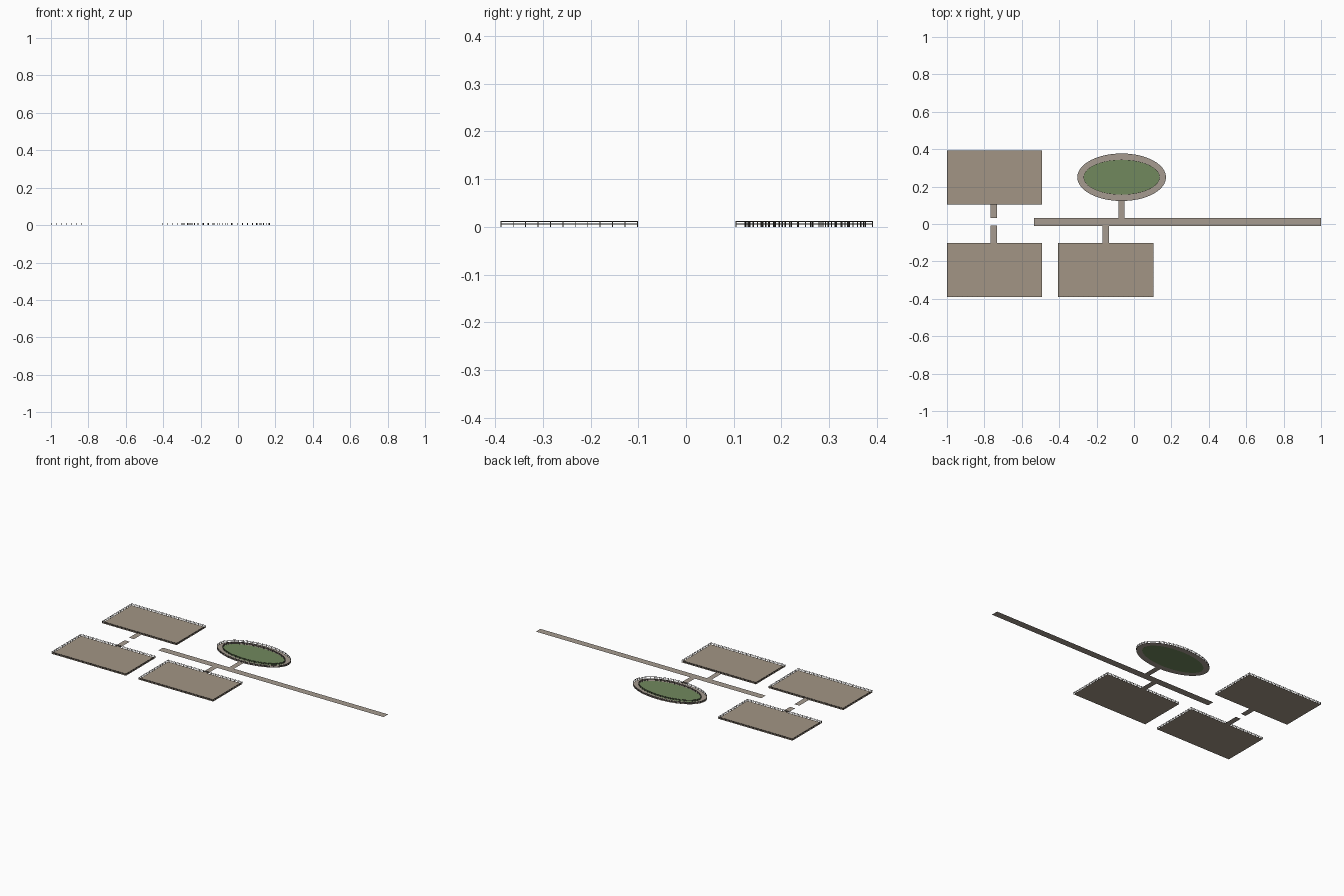
import bpy, bmesh
from math import sin, cos, pi, hypot, atan2
from mathutils import Matrix, Vector

if "Cube" in bpy.data.objects:
    bpy.data.objects.remove(bpy.data.objects["Cube"])

H = 0.012          # railing height
POST = 0.0018      # post thickness
RAIL = 0.0014      # rail thickness


def material(name, color):
    m = bpy.data.materials.new(name)
    m.diffuse_color = color
    m.use_nodes = True
    m.node_tree.nodes["Principled BSDF"].inputs["Base Color"].default_value = m.diffuse_color
    return m


paving = material("paving", (0.36, 0.30, 0.235, 1))
stone = material("path_stone", (0.38, 0.33, 0.28, 1))
grass = material("grass", (0.165, 0.25, 0.11, 1))
metal = material("railing_metal", (0.06, 0.055, 0.05, 1))


def finish(bm, name, mat):
    me = bpy.data.meshes.new(name)
    bm.to_mesh(me)
    bm.free()
    ob = bpy.data.objects.new(name, me)
    me.materials.append(mat)
    bpy.context.collection.objects.link(ob)


def rect(x0, x1, y0, y1):
    return [(x0, y0), (x1, y0), (x1, y1), (x0, y1)]


def ellipse(cx, cy, rx, ry, n=64):
    return [(cx + rx * cos(2 * pi * i / n), cy + ry * sin(2 * pi * i / n)) for i in range(n)]


def sheet(name, pts, mat, z=0.0):
    bm = bmesh.new()
    bm.faces.new([bm.verts.new((x, y, z)) for x, y in pts])
    finish(bm, name, mat)


def box(bm, center, size, angle=0.0):
    m = (Matrix.Translation(center) @ Matrix.Rotation(angle, 4, 'Z')
         @ Matrix.Diagonal((*size, 1)))
    bmesh.ops.create_cube(bm, size=1, matrix=m)


def railing(name, pts, spacing=0.0265):
    """Posts and two rails along a closed outline."""
    bm = bmesh.new()
    for (ax, ay), (bx, by) in zip(pts, pts[1:] + pts[:1]):
        length, ang = hypot(bx - ax, by - ay), atan2(by - ay, bx - ax)
        for z in (H - RAIL / 2, 0.006):
            box(bm, ((ax + bx) / 2, (ay + by) / 2, z), (length, RAIL, RAIL), ang)
        n = max(1, round(length / spacing))
        for i in range(n):
            t = i / n
            box(bm, (ax + (bx - ax) * t, ay + (by - ay) * t, H / 2), (POST, POST, H), ang)
    finish(bm, name, metal)


# Rectangular terraces with railings
e = POST / 2
for name, (x0, x1, y0, y1) in {
    "back_left_terrace": (-1.0, -0.491, 0.104, 0.392),
    "front_left_terrace": (-1.0, -0.491, -0.389, -0.101),
    "front_centre_terrace": (-0.406, 0.103, -0.389, -0.101),
}.items():
    sheet(name, rect(x0, x1, y0, y1), paving)
    railing(name + "_railing", rect(x0 + e, x1 - e, y0 + e, y1 - e))

# Main path and short connecting paths
for name, r in {
    "main_path": (-0.535, 1.0, -0.011, 0.033),
    "back_left_link": (-0.766, -0.732, 0.033, 0.104),
    "front_left_link": (-0.766, -0.732, -0.101, -0.009),
    "front_centre_link": (-0.168, -0.135, -0.101, -0.011),
    "oval_link": (-0.083, -0.050, 0.033, 0.125),
}.items():
    sheet(name, rect(*r), stone)

# Oval walkway: ring between outer outline and lawn
outer = ellipse(-0.066, 0.25, 0.237, 0.127)
inner = ellipse(-0.066, 0.25, 0.203, 0.093)
bm = bmesh.new()
o = [bm.verts.new((x, y, 0)) for x, y in outer]
q = [bm.verts.new((x, y, 0)) for x, y in inner]
for i in range(len(o)):
    j = (i + 1) % len(o)
    bm.faces.new((o[i], o[j], q[j], q[i]))
finish(bm, "oval_walkway", stone)
sheet("oval_lawn", inner, grass)
railing("oval_outer_railing", ellipse(-0.066, 0.25, 0.236, 0.126, 48))
railing("oval_inner_railing", ellipse(-0.066, 0.25, 0.203, 0.093, 40))
